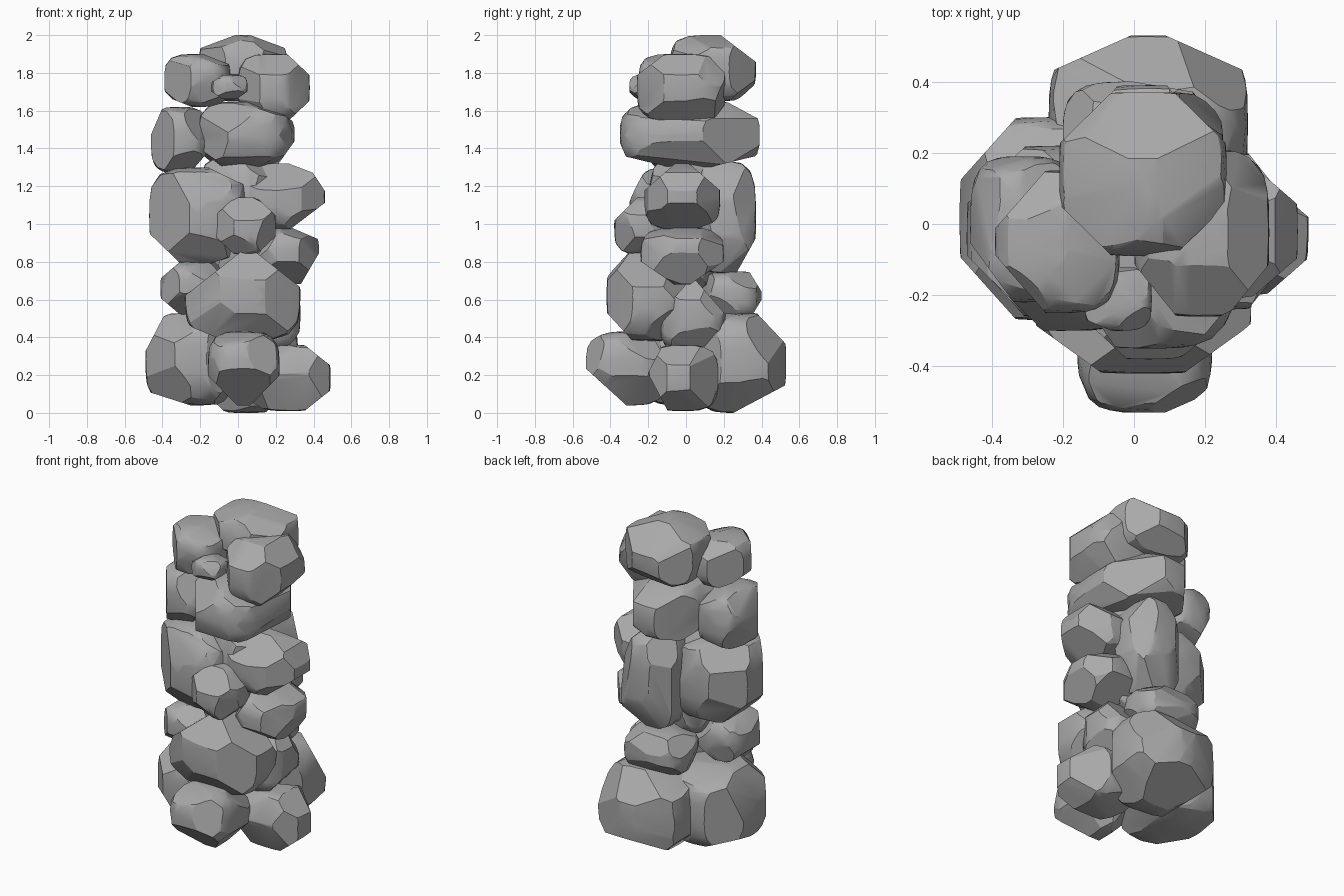
import bpy
import bmesh
import math
import random
from mathutils import Vector

cube = bpy.data.objects.get("Cube")
if cube:
    bpy.data.objects.remove(cube, do_unlink=True)

stone = bpy.data.materials.new("grey_stone")
stone.use_nodes = True
grey = (0.4, 0.4, 0.4, 1)
stone.diffuse_color = grey
bsdf = stone.node_tree.nodes["Principled BSDF"]
bsdf.inputs["Base Color"].default_value = grey
bsdf.inputs["Roughness"].default_value = 0.9

random.seed(7)
SIDES = {"l": Vector((1, 0, 0)), "r": Vector((-1, 0, 0)),
         "f": Vector((0, -1, 0)), "k": Vector((0, 1, 0)),
         "t": Vector((0, 0, 1)), "b": Vector((0, 0, -1))}


def slice_off(bm, normal, depth):
    """Cut the stone with a plane and close the flat facet."""
    bmesh.ops.bisect_plane(bm, geom=bm.verts[:] + bm.edges[:] + bm.faces[:],
                           dist=0.0001, plane_co=normal * depth,
                           plane_no=normal, clear_outer=True)
    bmesh.ops.holes_fill(bm, edges=bm.edges[:], sides=0)


def rock(name, x, y, z, chips):
    """Chipped stone filling the given ranges, in hundredths of a unit.
    Each word in chips is a direction to cut from; a repeated letter pulls
    the cut towards that side and exclamation marks make it deeper."""
    bm = bmesh.new()
    bmesh.ops.create_icosphere(bm, subdivisions=3, radius=1)
    for v in bm.verts:
        v.co /= sum(abs(c) ** 3.6 for c in v.co) ** (1 / 3.6)

    # chosen chips
    for word in chips.split():
        normal = sum((SIDES[c] for c in word.strip("!")), Vector())
        slice_off(bm, normal.normalized(), 0.97 - 0.13 * word.count("!"))

    # shallow chips spread all round
    count = 9
    spin = random.uniform(0, math.tau)
    for i in range(count):
        h = 1 - (2 * i + 1) / count
        a = spin + i * 2.4 + random.uniform(-0.3, 0.3)
        r = math.sqrt(1 - h * h)
        normal = Vector((r * math.cos(a), r * math.sin(a), h))
        slice_off(bm, normal, random.uniform(0.97, 1.04))

    # fit the stone to its place
    for axis, (low, high) in enumerate((x, y, z)):
        values = [v.co[axis] for v in bm.verts]
        start, size = min(values), max(values) - min(values)
        for v in bm.verts:
            part = (v.co[axis] - start) / size
            v.co[axis] = (low + part * (high - low)) / 100

    bmesh.ops.recalc_face_normals(bm, faces=bm.faces[:])
    mesh = bpy.data.meshes.new(name)
    bm.to_mesh(mesh)
    bm.free()
    mesh.materials.append(stone)
    obj = bpy.data.objects.new(name, mesh)
    bpy.context.collection.objects.link(obj)
    bpy.ops.object.select_all(action="DESELECT")
    obj.select_set(True)
    bpy.context.view_layer.objects.active = obj
    bpy.ops.object.shade_smooth_by_angle(angle=math.radians(28))


# base stones
rock("base_right_rock", (-49, 2), (-27, 30), (4, 53), "rrt rbbb rk rf")
rock("base_back_rock", (-24, 32), (3, 53), (0, 53), "kt kbb! kkl kkr lb rb")
rock("base_left_rock", (5, 49), (-20, 17), (1, 36), "fft ffb! lt lb lk!")
rock("base_front_rock", (-16, 22), (-53, -10), (4, 43),
     "fb!! lb! rb! kkt lkb rkb")

# second layer
rock("lower_front_rock", (-28, 33), (-42, 2), (38, 86),
     "rt!! lt! ffbb kt fl fr")
rock("lower_right_rock", (-41, -8), (-26, 10), (52, 80), "rt fb! rb rf")
rock("lower_back_rock", (-20, 20), (8, 40), (49, 75), "kkt fb kkb")
rock("lower_left_rock", (-5, 33), (-14, 21), (32, 72), "ft!! kt!! lt")

# middle layer
rock("middle_right_rock", (-47, 6), (-30, 22), (79, 130), "rb rf! rk ltt")
rock("middle_back_tall_rock", (-11, 25), (4, 37), (74, 133), "kr lb lt kb")
rock("middle_left_rock", (0, 46), (-22, 18), (97, 132),
     "ft! kt! lb! llt ltt lk lf")
rock("middle_left_low_rock", (8, 43), (-24, 20), (68, 98),
     "fb! kb! llb! ltt lk lf")
rock("middle_front_rock", (-12, 20), (-38, -8), (84, 114), "ft! lt rt rb lb fr")
rock("middle_core_rock", (-22, 22), (-20, 18), (65, 137), "lk rk lf rf")

# fourth layer
rock("upper_right_rock", (-46, -16), (-22, 19), (127, 162), "rrt rf! lb")
rock("upper_wide_rock", (-21, 30), (-35, 39), (129, 165),
     "kbb fbb llb lt lk! rk rf lkt")

# top stones
rock("top_right_rock", (-39, -4), (-25, 15), (162, 190), "rf! rk! rbb ltt")
rock("top_left_rock", (0, 38), (-26, 21), (154, 190), "lb lt ft lf fr")
rock("top_cap_rock", (-21, 26), (-9, 37), (165, 200),
     "fb! kt! ltt rtt lk rk rf lf")
rock("top_front_pebble", (-14, 5), (-30, -12), (166, 179), "rt rb lb")
